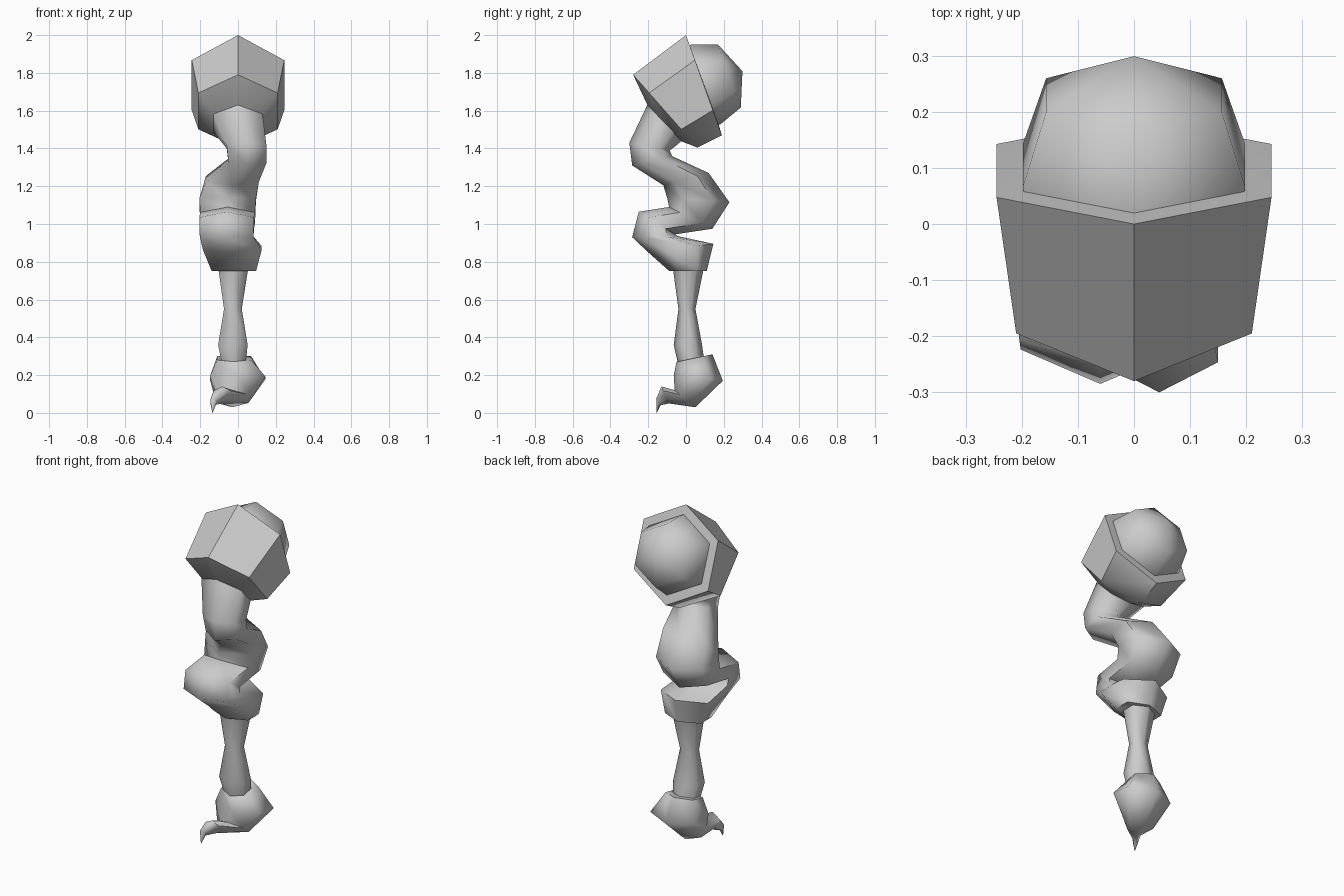
import bpy, bmesh, math
from mathutils import Vector

cube = bpy.data.objects.get("Cube")
if cube:
    bpy.data.objects.remove(cube)

grey = bpy.data.materials.new("plain grey")
grey.use_nodes = True
GREY = (0.6, 0.6, 0.6, 1)
grey.diffuse_color = GREY
grey.node_tree.nodes["Principled BSDF"].inputs["Base Color"].default_value = GREY


def loft(name, sections, angle=70, sides=6):
    """Skin rings. Each section: x centre, x half width, (y, z) of its first
    corner and (y, z) of the opposite corner."""
    bm = bmesh.new()
    rings = []
    for x, width, a, b in sections:
        a, b = Vector((x, *a)), Vector((x, *b))
        mid, half = (a + b) / 2, (a - b) / 2
        side = Vector((width / math.sin(math.pi / 3), 0, 0))
        rings.append([bm.verts.new(mid + half * math.cos(t) + side * math.sin(t))
                      for t in (2 * math.pi * i / sides for i in range(sides))])
    for r, s in zip(rings, rings[1:]):
        for i in range(sides):
            j = (i + 1) % sides
            bm.faces.new((r[i], r[j], s[j], s[i]))
    bm.faces.new(rings[0])
    bm.faces.new(rings[-1])
    bmesh.ops.remove_doubles(bm, verts=bm.verts, dist=0.001)
    bmesh.ops.recalc_face_normals(bm, faces=bm.faces)
    mesh = bpy.data.meshes.new(name)
    bm.to_mesh(mesh)
    bm.free()
    mesh.materials.append(grey)
    obj = bpy.data.objects.new(name, mesh)
    bpy.context.collection.objects.link(obj)
    bpy.ops.object.select_all(action="DESELECT")
    obj.select_set(True)
    bpy.context.view_layer.objects.active = obj
    bpy.ops.object.shade_smooth_by_angle(angle=math.radians(angle))
    return obj


# Faceted orb, its rings stacked along the tilted axis of the cup
axis, down = Vector((0.94, 0.34)), Vector((0.34, -0.94))
centre = Vector((0.095, 1.735))


def orb_ring(depth, radius):
    c = centre + axis * depth
    return (0, radius * 0.88, c - down * radius, c + down * radius)


loft("orb", [orb_ring(-0.04, 0.22), orb_ring(0.01, 0.225),
             orb_ring(0.143, 0.178), orb_ring(0.217, 0)])

# Six sided cup holding the orb
loft("cup", [
    (0, 0.11, (-0.19, 1.60), (-0.03, 1.44)),
    (0, 0.21, (-0.28, 1.79), (0.06, 1.405)),
    (0, 0.245, (0, 2.0), (0.19, 1.47)),
    (0, 0.2, (0.018, 1.95), (0.175, 1.52)),
], 45)

# Twisted neck winding down to the flared collar
loft("twisted_neck", [
    (0, 0.13, (-0.205, 1.63), (-0.02, 1.44)),
    (0.045, 0.105, (-0.3, 1.43), (-0.085, 1.39)),
    (0.05, 0.1, (-0.285, 1.31), (-0.075, 1.36)),
    (-0.03, 0.14, (-0.12, 1.205), (0.12, 1.27)),
    (-0.055, 0.15, (-0.10, 1.14), (0.23, 1.115)),
    (-0.055, 0.145, (-0.09, 1.09), (0.14, 0.975)),
    (-0.06, 0.145, (-0.25, 1.065), (-0.06, 0.945)),
    (-0.06, 0.142, (-0.285, 0.93), (-0.04, 0.935)),
    (-0.03, 0.155, (-0.2, 0.85), (0.145, 0.895)),
    (-0.022, 0.118, (-0.09, 0.752), (0.11, 0.752)),
])

# Slim shaft, pinched in the middle
loft("shaft", [
    (-0.025, 0.08, (-0.07, 0.77), (0.095, 0.77)),
    (-0.027, 0.047, (-0.04, 0.55), (0.05, 0.55)),
    (-0.027, 0.078, (-0.065, 0.36), (0.085, 0.36)),
    (-0.022, 0.062, (-0.04, 0.25), (0.1, 0.25)),
])

# Bulbous foot ending in a bent claw
loft("clawed_foot", [
    (-0.02, 0.09, (-0.05, 0.27), (0.14, 0.31)),
    (-0.002, 0.147, (-0.065, 0.2), (0.195, 0.17)),
    (-0.03, 0.085, (-0.06, 0.12), (0.05, 0.03)),
    (-0.085, 0.045, (-0.13, 0.14), (-0.09, 0.05)),
    (-0.13, 0.016, (-0.155, 0.08), (-0.135, 0.04)),
    (-0.135, 0.001, (-0.156, 0.003), (-0.155, 0)),
])
